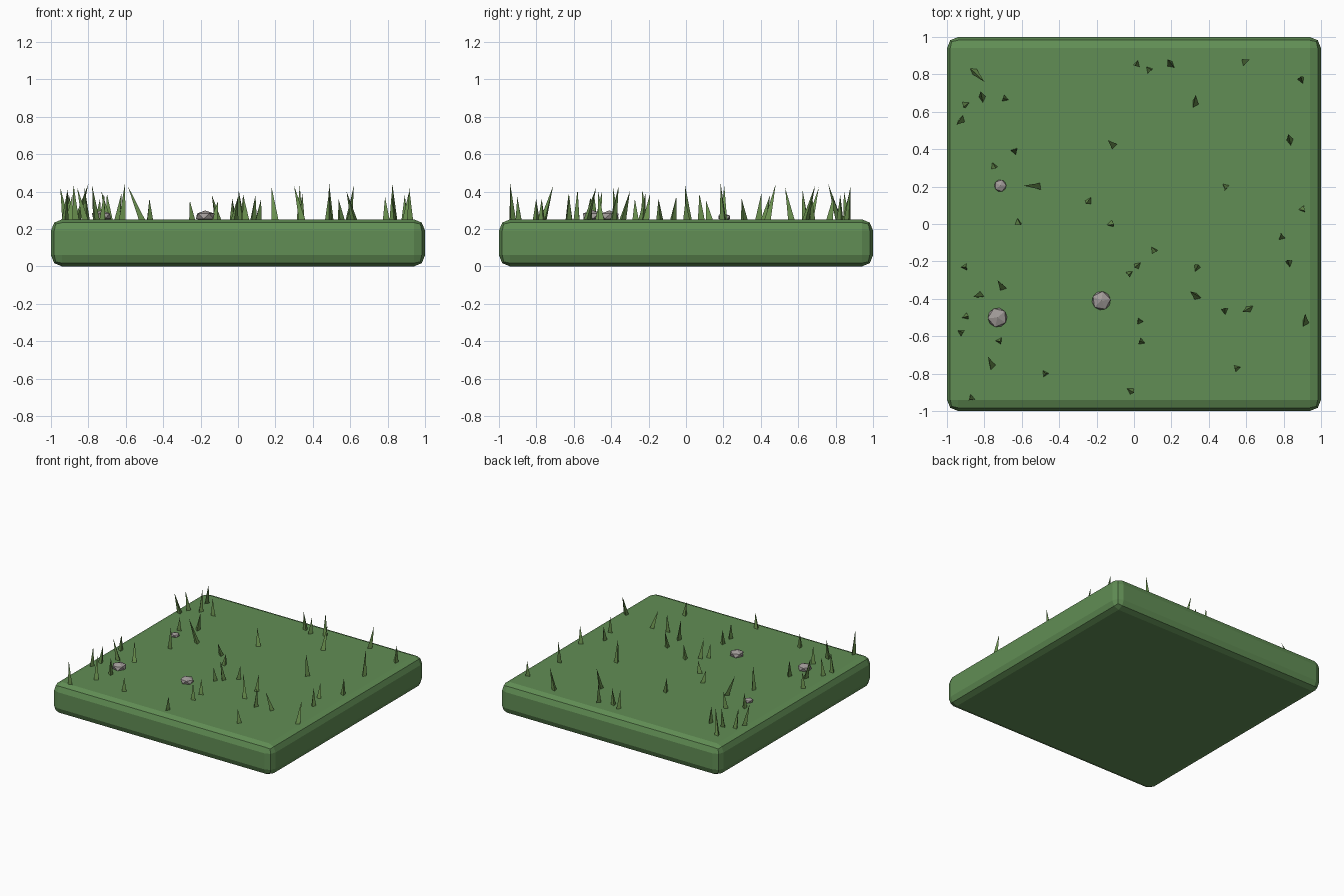
import bpy, bmesh, math, random
from mathutils import Vector

if "Cube" in bpy.data.objects:
    bpy.data.objects.remove(bpy.data.objects["Cube"])

random.seed(4)


def material(name, color):
    m = bpy.data.materials.new(name)
    m.diffuse_color = (*color, 1)
    m.use_nodes = True
    m.node_tree.nodes["Principled BSDF"].inputs["Base Color"].default_value = m.diffuse_color
    return m


turf = material("turf_green", (0.12, 0.27, 0.09))
blade_green = material("blade_green", (0.15, 0.29, 0.08))
stone = material("stone_grey", (0.36, 0.33, 0.32))
TOP = 0.252

# Ground slab with rounded edges
bpy.ops.mesh.primitive_cube_add(size=1, location=(0, 0, TOP / 2))
slab = bpy.context.object
slab.name = "ground_slab"
slab.scale = (2, 2, TOP)
bpy.ops.object.transform_apply(location=False, rotation=False, scale=True)
bevel = slab.modifiers.new("round_edges", 'BEVEL')
bevel.width = 0.06
bevel.segments = 2
slab.data.materials.append(turf)

# Grass blades: base x, base y, height
blades = [
    (-.86, .82, .19), (-.90, .64, .16), (-.81, .67, .17), (-.69, .67, .14),
    (-.92, .56, .17), (-.64, .39, .14), (-.75, .31, .11), (-.51, .20, .18),
    (-.62, .01, .19), (-.905, -.23, .13), (-.82, -.38, .17), (-.70, -.34, .15),
    (-.90, -.495, .14), (-.925, -.58, .16), (-.72, -.625, .14), (-.76, -.76, .18),
    (-.87, -.93, .19), (-.475, -.80, .11), (-.02, -.89, .12), (.04, -.63, .13),
    (.03, -.52, .12), (.485, -.465, .15), (.62, -.45, .15), (.915, -.53, .17),
    (.55, -.77, .11), (.34, -.39, .18), (.335, -.235, .14), (.83, -.21, .14),
    (.79, -.07, .12), (.90, .08, .14), (.49, .20, .19), (.105, -.14, .11),
    (.02, -.22, .16), (-.025, -.265, .11), (-.125, .0, .10), (-.24, .125, .10),
    (-.11, .42, .13), (.325, .64, .18), (.835, .44, .19), (.895, .77, .13),
    (.59, .865, .18), (.20, .85, .17), (.08, .825, .13), (.015, .855, .15),
]
# Tip offsets of the blades that lean clearly
leans = {0: (.06, -.06), 2: (-.01, .04), 4: (-.03, -.03), 7: (-.08, .005),
         10: (-.04, -.01), 11: (-.03, .04), 15: (-.02, .05), 16: (-.01, -.01),
         22: (-.04, -.02), 23: (.0, .05), 25: (-.04, .03), 36: (-.03, .03),
         37: (.005, .05), 38: (-.01, .04), 40: (.03, .015), 41: (-.02, .03)}

bm = bmesh.new()
for i, (x, y, h) in enumerate(blades):
    dx, dy = leans.get(i, (random.uniform(-.02, .02), random.uniform(-.02, .02)))
    turn = random.uniform(0, math.tau)
    ring = [bm.verts.new((x + .021 * math.cos(turn + k * math.tau / 3),
                          y + .021 * math.sin(turn + k * math.tau / 3), TOP - .002))
            for k in range(3)]
    tip = bm.verts.new((x + dx, y + dy, TOP + h))
    bm.faces.new(ring[::-1])
    for k in range(3):
        bm.faces.new((ring[k], ring[(k + 1) % 3], tip))
mesh = bpy.data.meshes.new("grass_blades")
bm.to_mesh(mesh)
bm.free()
mesh.materials.append(blade_green)
grass = bpy.data.objects.new("grass_blades", mesh)
bpy.context.collection.objects.link(grass)

# Pebbles
for i, (x, y, r) in enumerate([(-.715, .205, .036), (-.73, -.5, .058), (-.175, -.41, .056)]):
    bpy.ops.mesh.primitive_ico_sphere_add(subdivisions=1, radius=r,
                                          location=(x, y, TOP + .3 * r), rotation=(0, 0, i * .7))
    pebble = bpy.context.object
    pebble.name = f"pebble_{i + 1}"
    pebble.scale = (1, 1, .55)
    pebble.data.materials.append(stone)
